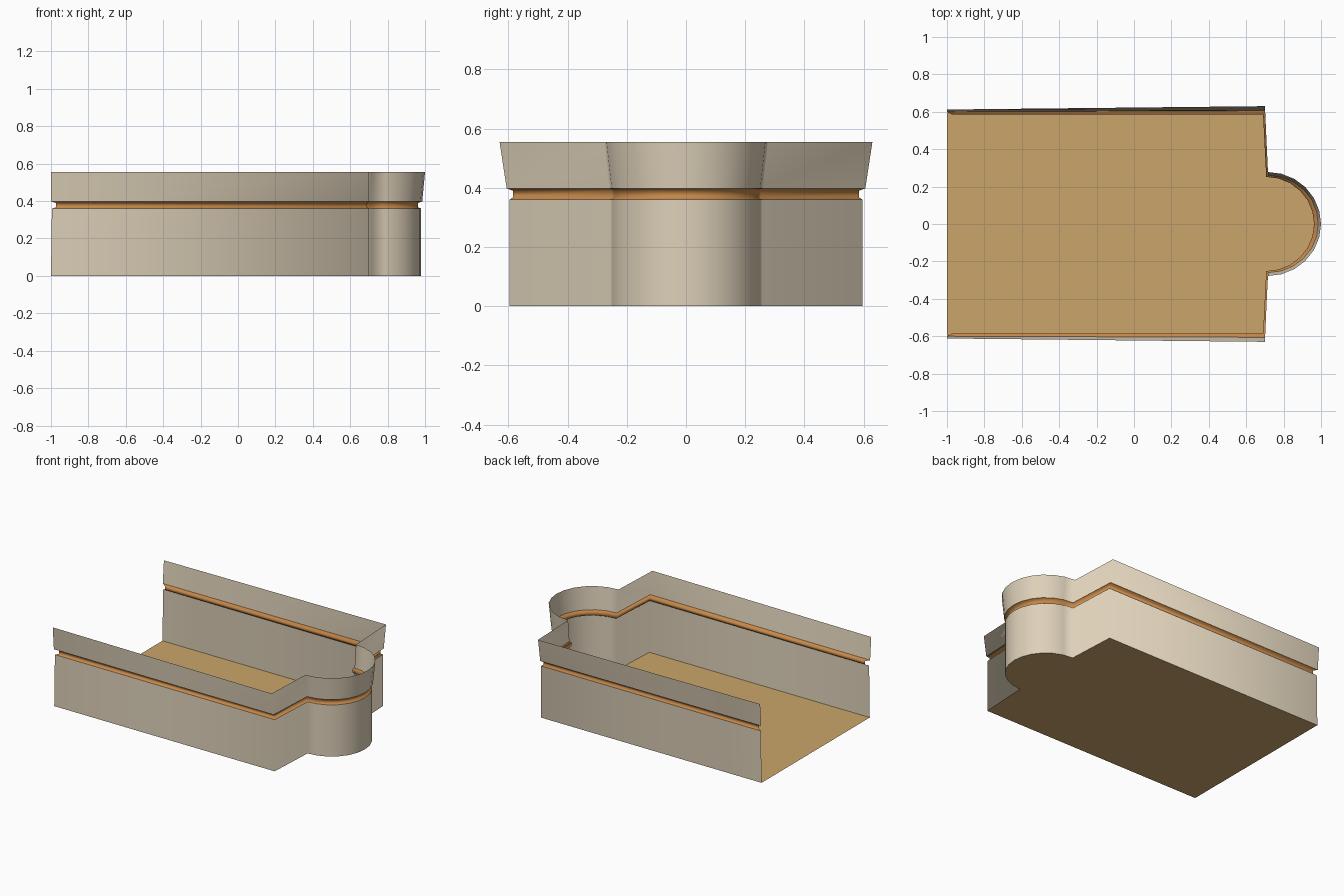
import bpy, bmesh, math

if "Cube" in bpy.data.objects:
    bpy.data.objects.remove(bpy.data.objects["Cube"])

def material(name, rgb):
    m = bpy.data.materials.new(name)
    m.diffuse_color = (*rgb, 1)
    m.use_nodes = True
    m.node_tree.nodes["Principled BSDF"].inputs["Base Color"].default_value = m.diffuse_color
    return m

STONE = material("pale stone", (0.73, 0.635, 0.485))
ORANGE = material("orange trim", (0.55, 0.24, 0.065))
TAN = material("tan floor", (0.60, 0.38, 0.145))
SEGS = 12

def outline(z, x_end, y_end, x_corner, y_corner, x_arc, r, ry):
    """Open plan: straight side, end wall, rounded bay, mirrored back."""
    half = [(x_end, -y_end), (x_corner, -y_corner)]
    arc = []
    for i in range(SEGS + 1):
        a = -math.pi / 2 + math.pi * i / SEGS
        arc.append((x_arc + r * math.cos(a), ry * math.sin(a)))
    pts = half + arc + [(x, -y) for x, y in reversed(half)]
    return [(x, y, z) for x, y in pts]

def make(name, rings, mat, smooth):
    """Thin sheet lofted through the rings; a single ring is filled."""
    bm = bmesh.new()
    rows = [[bm.verts.new(p) for p in ring] for ring in rings]
    if len(rows) == 1:
        bm.faces.new(rows[0])
    for a, b in zip(rows, rows[1:]):
        for i in range(len(a) - 1):
            bm.faces.new((a[i], a[i + 1], b[i + 1], b[i]))
    for f in bm.faces:
        f.smooth = smooth
    me = bpy.data.meshes.new(name)
    bm.to_mesh(me)
    bm.free()
    me.materials.append(mat)
    ob = bpy.data.objects.new(name, me)
    bpy.context.collection.objects.link(ob)
    return ob

# Plan outlines from the ground up
base = outline(0.0, -1.0, 0.596, 0.70, 0.596, 0.717, 0.262, 0.257)
wall_top = outline(0.36, -0.995, 0.596, 0.70, 0.596, 0.717, 0.262, 0.257)
groove_low = outline(0.367, -0.972, 0.585, 0.69, 0.585, 0.707, 0.256, 0.252)
groove_high = outline(0.39, -0.972, 0.585, 0.69, 0.585, 0.707, 0.256, 0.252)
rim_low = outline(0.398, -1.0, 0.600, 0.70, 0.606, 0.717, 0.268, 0.260)
rim_top = outline(0.555, -1.0, 0.612, 0.70, 0.63, 0.715, 0.285, 0.278)

make("floor", [base], TAN, False)
make("lower_wall", [base, wall_top], STONE, True)
# recessed trim groove between the walls
make("trim_band", [wall_top, groove_low, groove_high, rim_low], ORANGE, True)
make("flared_upper_wall", [rim_low, rim_top], STONE, True)
